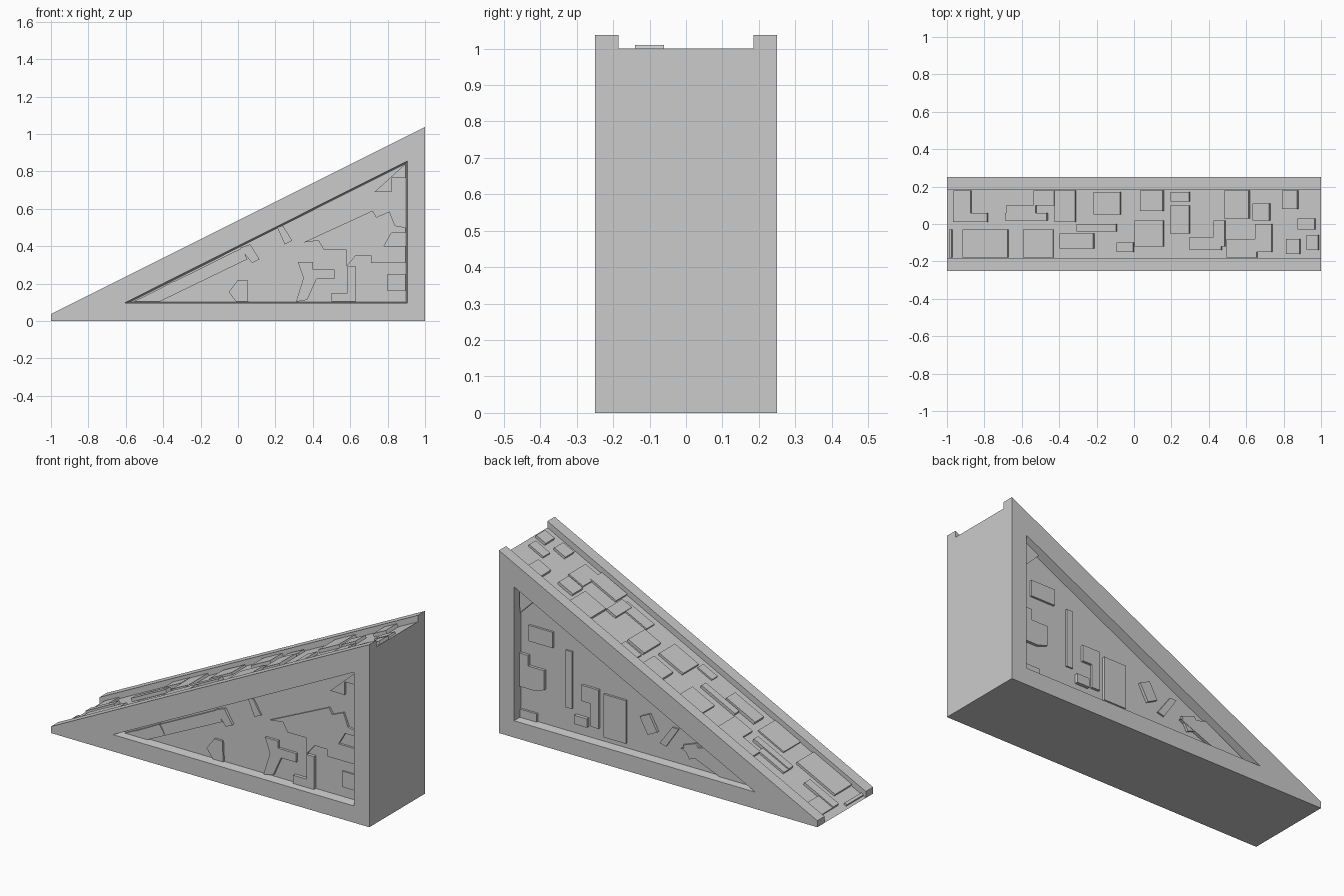
import bpy, bmesh
from mathutils import Vector

HALF = 0.25      # half width
CH = 0.185       # half width of the channel on top
DEPTH = 0.05     # side recess depth


def loft(bm, ring_a, ring_b):
    """Closed solid between two matching rings of 3D points."""
    a = [bm.verts.new(p) for p in ring_a]
    b = [bm.verts.new(p) for p in ring_b]
    bm.faces.new(a[::-1])
    bm.faces.new(b)
    n = len(a)
    for i in range(n):
        j = (i + 1) % n
        bm.faces.new((a[i], a[j], b[j], b[i]))


def finish(name, bm):
    bmesh.ops.recalc_face_normals(bm, faces=bm.faces[:])
    me = bpy.data.meshes.new(name)
    bm.to_mesh(me)
    bm.free()
    ob = bpy.data.objects.new(name, me)
    bpy.context.collection.objects.link(ob)
    return ob


def at_y(pts, y):
    return [(x, y, z) for x, z in pts]


def prism(name, pts_a, ya, pts_b, yb):
    bm = bmesh.new()
    loft(bm, at_y(pts_a, ya), at_y(pts_b, yb))
    return finish(name, bm)


def cut(target, cutter):
    cutter.hide_render = True
    cutter.hide_set(True)
    m = target.modifiers.new("cut", 'BOOLEAN')
    m.operation = 'DIFFERENCE'
    m.solver = 'EXACT'
    m.object = cutter


# Wedge body with a channel along the slope
wedge = [(-1, 0), (1, 0), (1, 1.037), (-1, 0.037)]
body = prism("ramp_body", wedge, -HALF, wedge, HALF)
slot = [(-1.2, -0.1), (1.2, 1.1), (1.2, 1.4), (-1.2, 0.2)]
cut(body, prism("channel_cutter", slot, -CH, slot, CH))

# Triangular recess on each side, walls slightly tapered
outer = [(-0.61, 0.095), (0.905, 0.095), (0.905, 0.855)]
inner = [(-0.575, 0.102), (0.897, 0.102), (0.897, 0.842)]
for s, label in ((-1, "front"), (1, "back")):
    lip = prism(label + "_recess_cutter", outer, s * (HALF + 0.0001),
                inner, s * (HALF - DEPTH))
    cut(body, lip)

# Raised plates on the side panels, (x, z) outlines
front_plates = [
    [(0.35, 0.42), (0.72, 0.59), (0.74, 0.555), (0.81, 0.585), (0.84, 0.51),
     (0.895, 0.50), (0.895, 0.47), (0.82, 0.47), (0.78, 0.40), (0.895, 0.40),
     (0.895, 0.31), (0.71, 0.31), (0.71, 0.35), (0.63, 0.35), (0.58, 0.29),
     (0.58, 0.38), (0.46, 0.38), (0.43, 0.43)],
    [(0.73, 0.69), (0.82, 0.69), (0.82, 0.765), (0.895, 0.765), (0.895, 0.84)],
    [(0.80, 0.16), (0.895, 0.16), (0.895, 0.25), (0.80, 0.25)],
    [(0.31, 0.103), (0.35, 0.23), (0.32, 0.315), (0.40, 0.315), (0.40, 0.275),
     (0.515, 0.275), (0.515, 0.225), (0.42, 0.225), (0.37, 0.113)],
    [(0.50, 0.103), (0.50, 0.15), (0.585, 0.15), (0.585, 0.29), (0.63, 0.29),
     (0.63, 0.103)],
    [(-0.01, 0.103), (-0.05, 0.155), (0, 0.22), (0.05, 0.22), (0.055, 0.103)],
    [(0.01, 0.39), (0.075, 0.31), (0.115, 0.33), (0.065, 0.41)],
    [(0.21, 0.50), (0.25, 0.41), (0.29, 0.43), (0.24, 0.51)],
    [(-0.56, 0.103), (-0.42, 0.103), (0.05, 0.33), (0.02, 0.39)],
    [(-0.34, 0.215), (-0.31, 0.165), (-0.37, 0.13), (-0.50, 0.13)],
]
back_plates = [
    [(0.69, 0.55), (0.84, 0.55), (0.84, 0.64), (0.69, 0.64)],
    [(0.895, 0.47), (0.84, 0.47), (0.84, 0.41), (0.74, 0.41), (0.74, 0.30),
     (0.80, 0.28), (0.895, 0.28)],
    [(0.57, 0.235), (0.61, 0.235), (0.61, 0.56), (0.57, 0.56)],
    [(0.40, 0.17), (0.45, 0.17), (0.45, 0.30), (0.51, 0.30), (0.51, 0.39),
     (0.40, 0.39)],
    [(0.47, 0.16), (0.55, 0.16), (0.55, 0.21), (0.47, 0.21)],
    [(0.23, 0.13), (0.37, 0.13), (0.37, 0.375), (0.23, 0.375)],
    [(0.03, 0.25), (0.09, 0.22), (0.14, 0.31), (0.08, 0.34)],
    [(-0.10, 0.30), (-0.06, 0.30), (0.02, 0.19), (-0.02, 0.18)],
    [(-0.26, 0.18), (-0.17, 0.15), (-0.13, 0.22), (-0.21, 0.25)],
    [(0.80, 0.79), (0.89, 0.70), (0.895, 0.84)],
    [(0.79, 0.103), (0.895, 0.103), (0.895, 0.15), (0.79, 0.15)],
    [(-0.56, 0.103), (-0.36, 0.103), (-0.12, 0.20), (-0.28, 0.245)],
]
heights = (0.012, 0.016, 0.009, 0.014, 0.019)
for s, label, plates in ((-1, "front", front_plates), (1, "back", back_plates)):
    bm = bmesh.new()
    y = HALF - DEPTH
    for i, pts in enumerate(plates):
        h = heights[i % 5]
        loft(bm, at_y(pts, s * (y - 0.004)), at_y(pts, s * (y + h)))
    finish(label + "_panel_plates", bm)

# Raised plates on the sloping deck: x0, x1, y0, y1
deck_plates = [
    (-0.985, -0.97, -0.18, -0.03), (-0.96, -0.78, 0.01, 0.06),
    (-0.96, -0.87, 0.06, 0.18), (-0.91, -0.67, -0.18, -0.03),
    (-0.68, -0.46, 0.02, 0.06), (-0.68, -0.52, 0.06, 0.10),
    (-0.53, -0.42, 0.10, 0.18), (-0.59, -0.43, -0.18, -0.03),
    (-0.42, -0.31, 0.01, 0.18), (-0.39, -0.21, -0.13, -0.05),
    (-0.21, -0.07, 0.05, 0.17), (-0.30, -0.09, -0.04, 0.00),
    (-0.09, 0.00, -0.15, -0.10), (0.01, 0.16, -0.12, 0.02),
    (0.04, 0.16, 0.07, 0.18), (0.20, 0.30, 0.12, 0.17),
    (0.20, 0.30, -0.05, 0.10), (0.30, 0.47, -0.14, -0.07),
    (0.43, 0.49, -0.12, 0.02), (0.49, 0.62, 0.03, 0.18),
    (0.50, 0.66, -0.18, -0.08), (0.64, 0.73, 0.02, 0.11),
    (0.65, 0.74, -0.15, 0.00), (0.82, 0.89, -0.16, -0.08),
    (0.80, 0.88, 0.08, 0.18), (0.88, 0.97, -0.03, 0.03),
    (0.93, 0.99, -0.14, -0.06),
]
normal = Vector((-0.447, 0, 0.894))
bm = bmesh.new()
for i, (x0, x1, y0, y1) in enumerate(deck_plates):
    base = [Vector((x, y, (x + 1) / 2))
            for x, y in ((x0, y0), (x1, y0), (x1, y1), (x0, y1))]
    loft(bm, [p - normal * 0.004 for p in base],
         [p + normal * heights[i % 5] for p in base])
finish("deck_plates", bm)
